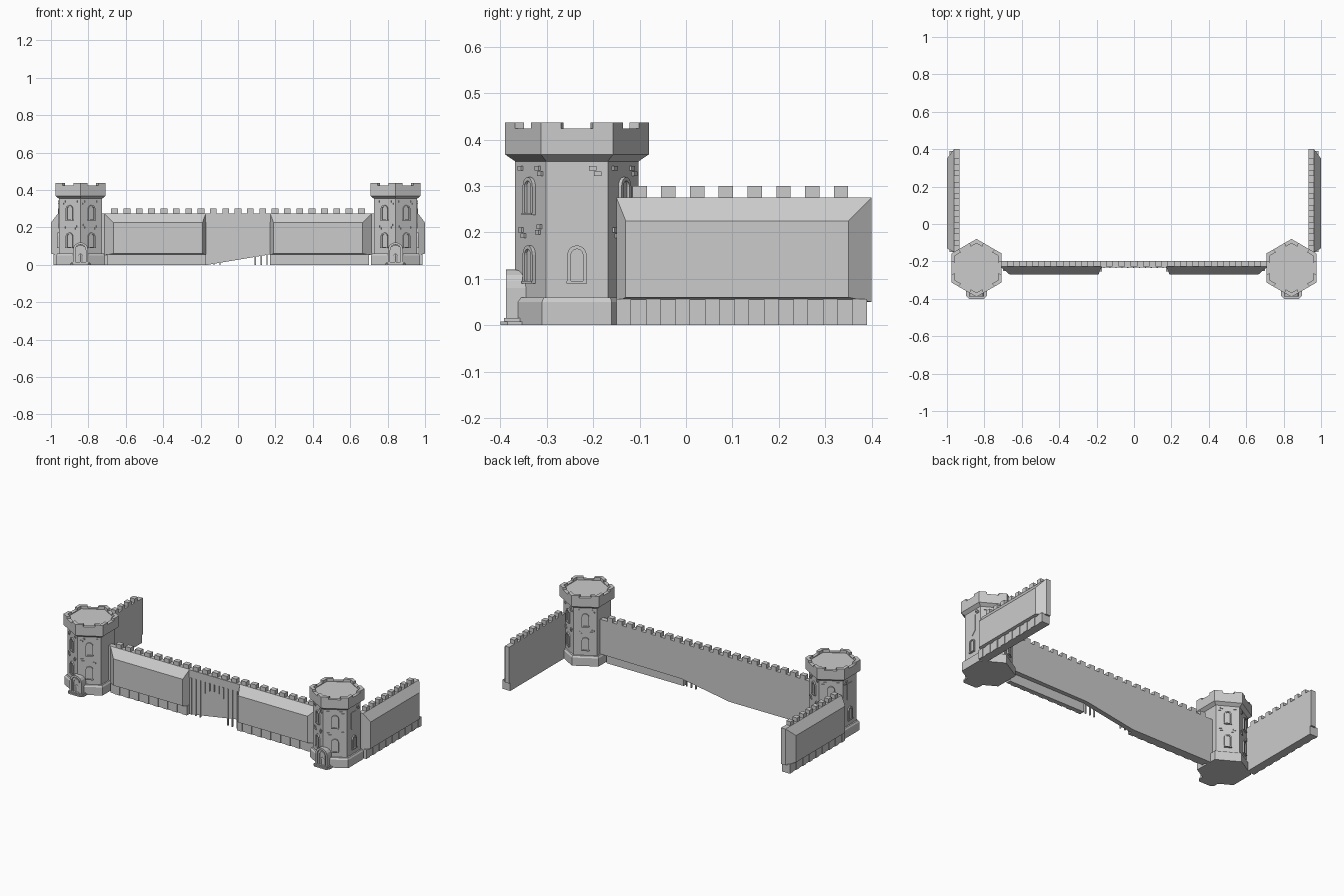
import bpy, bmesh, math
from mathutils import Matrix, Vector

if "Cube" in bpy.data.objects:
    bpy.data.objects.remove(bpy.data.objects["Cube"])

CX, CY = 0.842, -0.235          # right tower centre
BODY_R = 0.133                  # tower body circumradius


def finish(name, bm, mirror=True):
    bmesh.ops.recalc_face_normals(bm, faces=bm.faces)
    me = bpy.data.meshes.new(name)
    bm.to_mesh(me)
    bm.free()
    ob = bpy.data.objects.new(name, me)
    bpy.context.collection.objects.link(ob)
    if mirror:
        ob.modifiers.new("mirror", 'MIRROR')
    return ob


def loft(bm, rings):
    """Join closed point rings and cap both ends."""
    vs = [[bm.verts.new(p) for p in r] for r in rings]
    n = len(vs[0])
    for a, b in zip(vs, vs[1:]):
        for i in range(n):
            j = (i + 1) % n
            bm.faces.new((a[i], a[j], b[j], b[i]))
    bm.faces.new(vs[0][::-1])
    bm.faces.new(vs[-1])


def prism(bm, pts, m, d0, d1):
    """Extrude a 2D outline along local z of matrix m."""
    loft(bm, [[m @ Vector((u, v, d)) for u, v in pts] for d in (d0, d1)])


def box(bm, x0, x1, y0, y1, z0, z1):
    prism(bm, [(x0, y0), (x1, y0), (x1, y1), (x0, y1)], Matrix(), z0, z1)


def arch(w, h, base=0.0, n=8):
    r = w / 2
    top = [(r * math.cos(math.pi * i / n), base + h - r + r * math.sin(math.pi * i / n))
           for i in range(n + 1)]
    return [(r, base)] + top + [(-r, base)]


def arch_frame(bm, w, h, base, t, m, d0, d1):
    """Open arched surround."""
    o, i = arch(w, h, base), arch(w - 2 * t, h - t, base)
    for k in range(len(o) - 1):
        prism(bm, [o[k], o[k + 1], i[k + 1], i[k]], m, d0, d1)


def plane(origin, angle):
    """Wall frame: u sideways, v up, depth outwards."""
    c, s = math.cos(angle), math.sin(angle)
    return Matrix(((-s, 0, c, origin[0]), (c, 0, s, origin[1]), (0, 1, 0, 0), (0, 0, 0, 1)))


def hexagon(r, z):
    return [Vector((CX + r * math.cos(math.radians(30 + 60 * k)),
                    CY + r * math.sin(math.radians(30 + 60 * k)), z)) for k in range(6)]


def tower_face(deg):
    a = math.radians(deg)
    d = BODY_R * math.cos(math.pi / 6)
    return plane((CX + d * math.cos(a), CY + d * math.sin(a)), a)


# hexagonal tower with plinth, flared crown and roof
bm = bmesh.new()
loft(bm, [hexagon(r, z) for r, z in (
    (0.15, 0), (0.15, 0.05), (0.143, 0.06), (BODY_R, 0.06), (BODY_R, 0.353), (0.155, 0.368),
    (0.155, 0.424), (0.132, 0.424), (0.132, 0.419))])
finish("tower", bm)

# corner merlons of the crown
bm = bmesh.new()
out, inn = hexagon(0.155, 0), hexagon(0.132, 0)
for k in range(6):
    p, n = (k - 1) % 6, (k + 1) % 6
    pts = [out[k].lerp(out[p], 0.28), out[k], out[k].lerp(out[n], 0.28),
           inn[k].lerp(inn[n], 0.28), inn[k], inn[k].lerp(inn[p], 0.28)]
    prism(bm, [(q.x, q.y) for q in pts], Matrix(), 0.42, 0.437)
finish("tower_merlons", bm)

# arched windows
bm = bmesh.new()
for deg in (0, 60, 120, 240, 300):
    m = tower_face(deg)
    for z in ((0.095,) if deg == 0 else (0.095, 0.242)):
        arch_frame(bm, 0.042, 0.077, z, 0.008, m, -0.002, 0.008)
        prism(bm, arch(0.028, 0.069, z), m, -0.002, 0.002)
        prism(bm, [(-0.022, z - 0.005), (0.022, z - 0.005), (0.022, z), (-0.022, z)],
              m, -0.002, 0.01)
finish("tower_windows", bm)

# shield banner on the outer face
bm = bmesh.new()
prism(bm, [(-0.024, 0.22), (0, 0.195), (0.024, 0.22), (0.024, 0.32), (-0.024, 0.32)],
      tower_face(0), -0.002, 0.003)
finish("shield_banner", bm)

# scattered raised bricks
bm = bmesh.new()
for deg in (0, 60, 120, 240, 300):
    spots = [(0.034, 0.338), (0.045, 0.326)]
    if deg:
        spots += [(-0.04, 0.338), (-0.038, 0.205), (-0.028, 0.193), (0.042, 0.212), (0.035, 0.2)]
    for u, z in spots:
        prism(bm, [(u - 0.008, z - 0.005), (u + 0.008, z - 0.005),
                   (u + 0.008, z + 0.005), (u - 0.008, z + 0.005)],
              tower_face(deg), -0.002, 0.005)
finish("tower_bricks", bm)

# door porch on the front corner, with steps
bm = bmesh.new()
m = plane((CX, -0.35), -math.pi / 2)
prism(bm, arch(0.064, 0.105), m, -0.03, 0.028)
arch_frame(bm, 0.08, 0.12, 0, 0.012, m, -0.03, 0.038)
arch_frame(bm, 0.044, 0.085, 0.012, 0.006, m, 0.02, 0.033)
finish("tower_door", bm)
bm = bmesh.new()
prism(bm, [(CX - 0.055, -0.33), (CX - 0.055, -0.385), (CX - 0.04, -0.4),
           (CX + 0.04, -0.4), (CX + 0.055, -0.385), (CX + 0.055, -0.33)], Matrix(), 0, 0.008)
box(bm, CX - 0.047, CX + 0.047, -0.392, -0.33, 0.008, 0.015)
finish("door_steps", bm)

# front curtain wall with its slanting lower edge
bm = bmesh.new()
front = plane((0, -0.228), -math.pi / 2)
prism(bm, [(-0.73, 0), (-0.16, 0), (0.17, 0.055), (0.73, 0.06), (0.73, 0.275), (-0.73, 0.275)],
      front, -0.03, 0)
finish("front_wall", bm, False)

bm = bmesh.new()
for i in range(-10, 11):
    x = i * 0.066
    box(bm, x - 0.018, x + 0.018, -0.228, -0.198, 0.275, 0.3)
finish("front_merlons", bm, False)

# side curtain walls
bm = bmesh.new()
box(bm, 0.932, 0.962, -0.15, 0.4, 0.05, 0.275)
box(bm, 0.932, 0.962, -0.15, 0.39, 0, 0.05)
finish("side_wall", bm)
bm = bmesh.new()
for i in range(8):
    y = -0.1 + i * 0.062
    box(bm, 0.932, 0.962, y - 0.0155, y + 0.0155, 0.275, 0.3)
finish("side_merlons", bm)


# thick wall cladding, bevelled on every edge
def cladding(name, m, back, face, depth):
    bm = bmesh.new()
    rings = []
    for (u0, u1, z0, z1), d in ((back, 0), (face, depth)):
        rings.append([m @ Vector(q) for q in ((u0, z0, d), (u1, z0, d), (u1, z1, d), (u0, z1, d))])
    loft(bm, rings)
    finish(name, bm)


side = plane((0.962, 0), 0)
cladding("front_cladding", front, (0.172, 0.715, 0.052, 0.275), (0.19, 0.665, 0.06, 0.225), 0.042)
cladding("side_cladding", side, (-0.15, 0.4, 0.05, 0.275), (-0.13, 0.35, 0.06, 0.225), 0.038)


# plank footing under the cladding
def footing(name, m, u0, u1, depth):
    bm = bmesh.new()
    n = round((u1 - u0) / 0.032)
    w = (u1 - u0) / n
    for i in range(n):
        a = u0 + i * w
        prism(bm, [(a, 0), (a + w, 0), (a + w, 0.056), (a, 0.056)], m, -0.005,
              depth - 0.004 * (i % 2))
    finish(name, bm)


footing("front_footing", front, 0.172, 0.7, 0.027)
footing("side_footing", side, -0.15, 0.39, 0.024)

# gate bars following an arch
bm = bmesh.new()
for i in range(-5, 6):
    x = i * 0.0315 - 0.002
    low = 0 if abs(i) > 2 else 0.185 - 0.007 * i * i
    prism(bm, [(x - 0.003, low), (x + 0.003, low), (x + 0.003, 0.228), (x - 0.003, 0.228)],
          front, -0.004, 0.006)
# lintel above the bars
prism(bm, [(-0.173, 0.228), (0.173, 0.228), (0.173, 0.275), (-0.173, 0.275)], front, -0.004, 0.004)
finish("gate_bars", bm, False)
